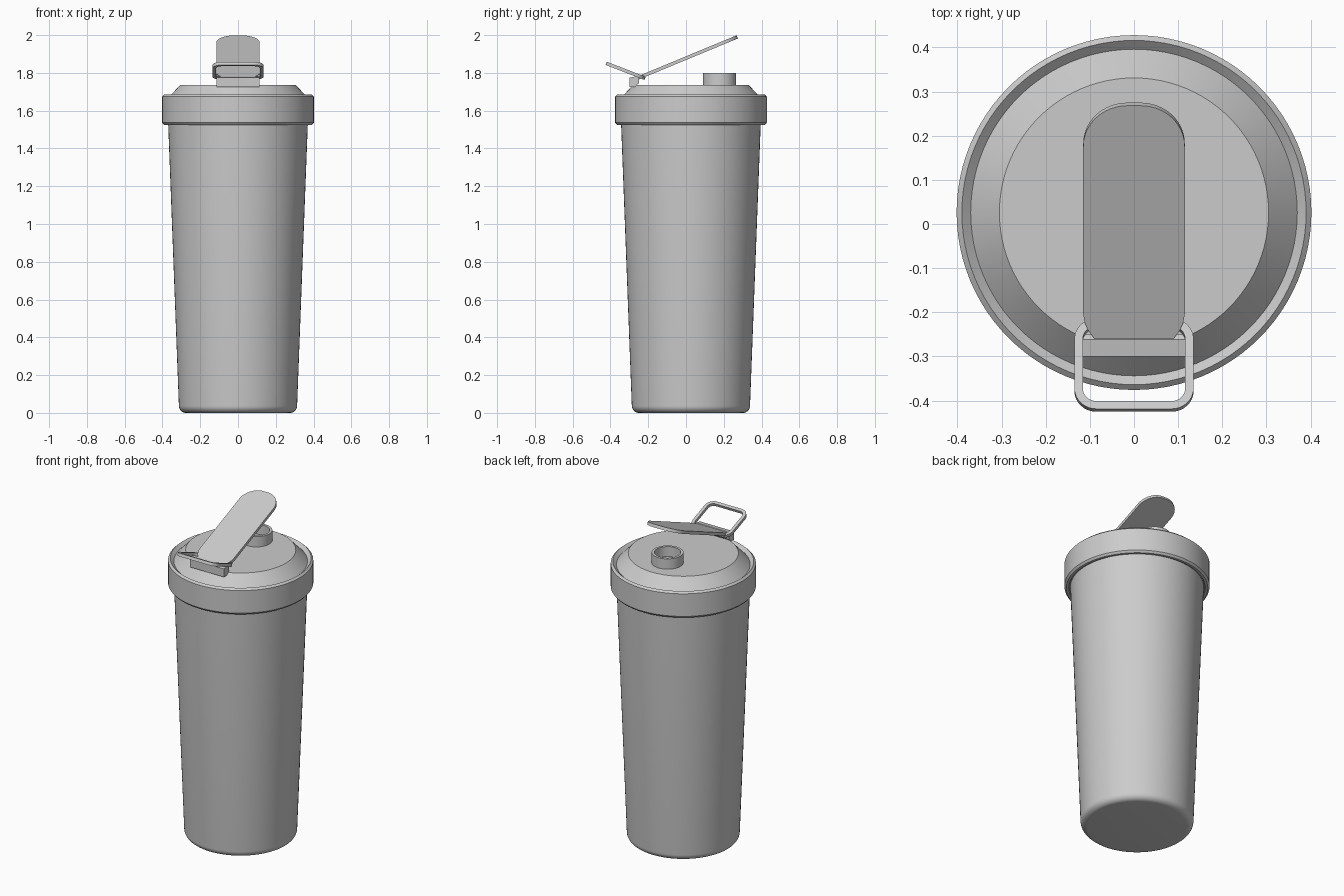
import bpy, bmesh, math
from mathutils import Matrix, Vector

cube = bpy.data.objects.get("Cube")
if cube:
    bpy.data.objects.remove(cube, do_unlink=True)

grey = bpy.data.materials.new("plain_grey")
grey.use_nodes = True
colour = (0.6, 0.6, 0.6, 1)
grey.diffuse_color = colour
grey.node_tree.nodes["Principled BSDF"].inputs["Base Color"].default_value = colour

AXIS_Y = 0.026  # centre line of the cup


def finish(name, bm, matrix=None, smooth=30):
    bmesh.ops.remove_doubles(bm, verts=bm.verts, dist=1e-5)
    bmesh.ops.recalc_face_normals(bm, faces=bm.faces)
    mesh = bpy.data.meshes.new(name)
    bm.to_mesh(mesh)
    bm.free()
    mesh.materials.append(grey)
    obj = bpy.data.objects.new(name, mesh)
    bpy.context.collection.objects.link(obj)
    if matrix:
        obj.matrix_world = matrix
    bpy.ops.object.select_all(action="DESELECT")
    obj.select_set(True)
    bpy.context.view_layer.objects.active = obj
    bpy.ops.object.shade_smooth_by_angle(angle=math.radians(smooth))
    return obj


def lathe(name, profile, y, steps=96, smooth=30):
    """Spin a (radius, z) profile about a vertical axis."""
    bm = bmesh.new()
    verts = [bm.verts.new((r, 0, z)) for r, z in profile]
    edges = [bm.edges.new(pair) for pair in zip(verts, verts[1:])]
    bmesh.ops.spin(bm, geom=verts + edges, cent=(0, 0, 0), axis=(0, 0, 1),
                   angle=math.tau, steps=steps, use_duplicate=False)
    return finish(name, bm, Matrix.Translation((0, y, 0)), smooth)


def arc(cx, cy, r, start, end, steps=8):
    angles = [math.radians(start + (end - start) * i / steps) for i in range(steps + 1)]
    return [(cx + r * math.cos(a), cy + r * math.sin(a)) for a in angles]


def rounded(half_w, y0, y1, r):
    """Rounded rectangle outline, counter-clockwise."""
    x = half_w - r
    return (arc(x, y0 + r, r, -90, 0) + arc(x, y1 - r, r, 0, 90)
            + arc(-x, y1 - r, r, 90, 180) + arc(-x, y0 + r, r, 180, 270))


def slab(name, outline, depth, matrix):
    """Extrude a flat outline, centred on its own plane."""
    bm = bmesh.new()
    face = bm.faces.new([bm.verts.new((x, y, -depth / 2)) for x, y in outline])
    top = bmesh.ops.extrude_face_region(bm, geom=[face])["geom"]
    bmesh.ops.translate(bm, vec=(0, 0, depth),
                        verts=[v for v in top if isinstance(v, bmesh.types.BMVert)])
    return finish(name, bm, matrix)


def tilted(y, z, degrees):
    return Matrix.Translation((0, y, z)) @ Matrix.Rotation(math.radians(degrees), 4, "X")


# Tapered cup with a rounded foot
foot = arc(0.275, 0.038, 0.038, -90, 0)
lathe("cup_body", [(0, 0)] + foot + [(0.37, 1.54), (0, 1.54)], AXIS_Y)

# Lid: bevelled collar, shallow groove, sloping shoulder and flat top
lathe("lid", [(0, 1.53), (0.375, 1.53), (0.378, 1.525), (0.392, 1.525),
              (0.402, 1.537), (0.402, 1.675), (0.39, 1.686), (0.37, 1.668),
              (0.305, 1.737), (0, 1.737)], AXIS_Y, smooth=20)

# Open drinking spout
lathe("spout", [(0.088, 1.73), (0.088, 1.80), (0.073, 1.80), (0.073, 1.74)],
      0.178, steps=48)

# Hinge block across the front of the lid
hinge_profile = [(-0.30, 1.725), (-0.272, 1.725), (-0.25, 1.745),
                 (-0.25, 1.772), (-0.262, 1.782), (-0.30, 1.775)]
bm = bmesh.new()
ends = [[bm.verts.new((x, y, z)) for y, z in hinge_profile] for x in (-0.115, 0.115)]
for end in ends:
    bm.faces.new(end)
for i in range(len(hinge_profile)):
    j = (i + 1) % len(hinge_profile)
    bm.faces.new((ends[0][i], ends[0][j], ends[1][j], ends[1][i]))
finish("hinge_block", bm)

# Raised flap, fully rounded at the far end and clipped at the hinge end
half = [(0.09, 0), (0.104, 0.02), (0.112, 0.04), (0.115, 0.06)]
half += arc(0.015, 0.471, 0.1, 0, 90, 12)
flap = half + [(-x, y) for x, y in reversed(half)]
slab("flap", flap, 0.018, tilted(-0.256, 1.772, 22.5))

# Carry loop: a rounded frame leaning forward and up
outer = rounded(0.135, -0.22, 0, 0.05)
inner = rounded(0.116, -0.201, -0.019, 0.031)
bm = bmesh.new()
rings = [[bm.verts.new((x, y, z)) for x, y in ring]
         for ring, z in ((outer, 0.009), (inner, 0.009), (inner, -0.009), (outer, -0.009))]
count = len(outer)
for k in range(4):
    a, b = rings[k], rings[(k + 1) % 4]
    for i in range(count):
        j = (i + 1) % count
        bm.faces.new((a[i], a[j], b[j], b[i]))
finish("carry_loop", bm, tilted(-0.217, 1.771, -21.2))
